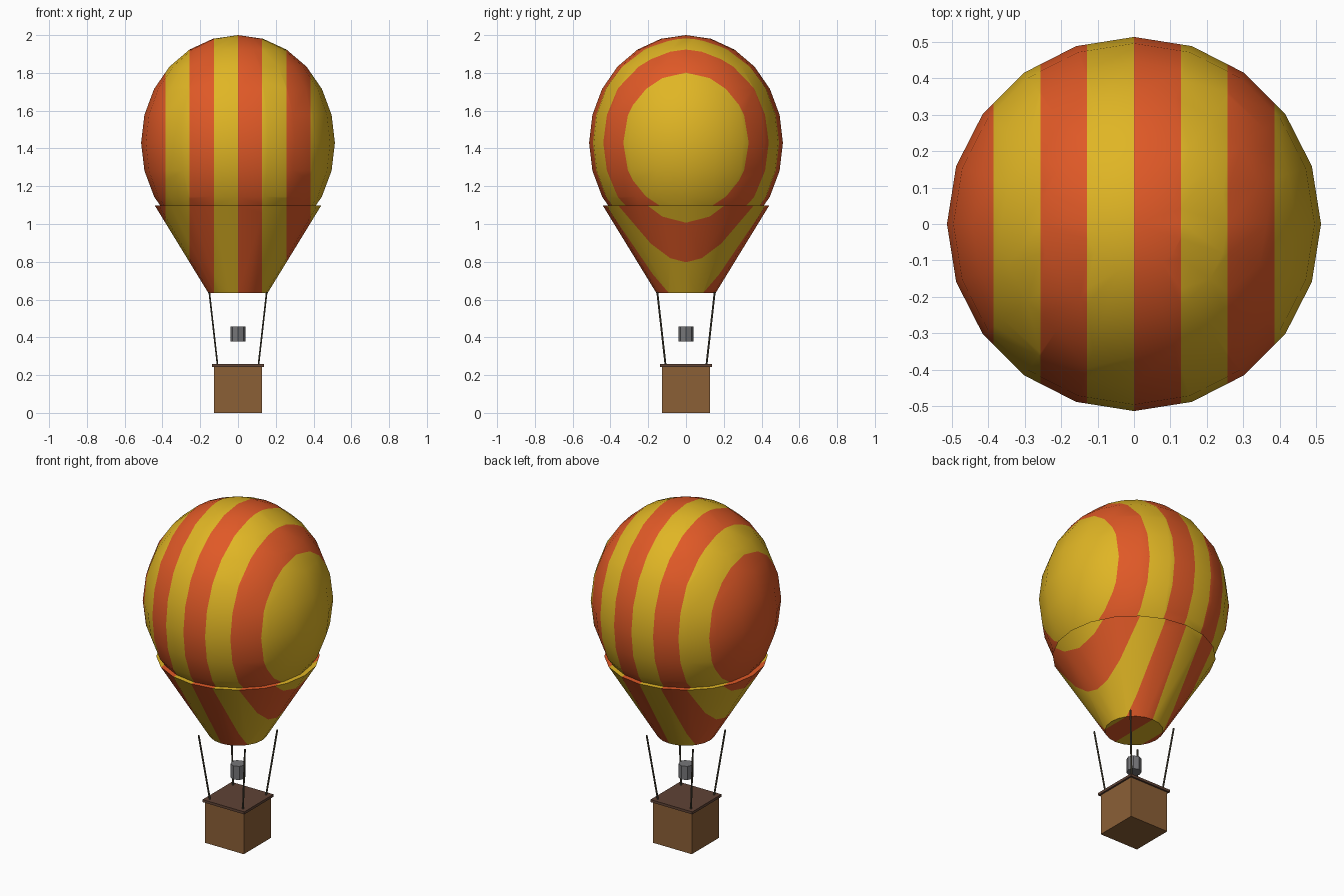
import bpy, bmesh, math
from mathutils import Vector, Matrix

if "Cube" in bpy.data.objects:
    bpy.data.objects.remove(bpy.data.objects["Cube"])


def material(name, rgb):
    m = bpy.data.materials.new(name)
    m.diffuse_color = (*rgb, 1)
    m.use_nodes = True
    m.node_tree.nodes["Principled BSDF"].inputs["Base Color"].default_value = m.diffuse_color
    return m


ORANGE = material("orange fabric", (0.745, 0.100, 0.020))
YELLOW = material("yellow fabric", (0.745, 0.465, 0.018))
WICKER = material("wicker brown", (0.260, 0.115, 0.037))
TRIM = material("dark brown trim", (0.115, 0.056, 0.036))
METAL = material("burner grey", (0.180, 0.180, 0.190))
ROPE = material("rope dark", (0.080, 0.070, 0.045))


def finish(name, bm, mats, smooth=False):
    me = bpy.data.meshes.new(name)
    bm.to_mesh(me)
    bm.free()
    ob = bpy.data.objects.new(name, me)
    bpy.context.collection.objects.link(ob)
    for m in mats:
        me.materials.append(m)
    if smooth:
        bpy.ops.object.select_all(action='DESELECT')
        ob.select_set(True)
        bpy.context.view_layer.objects.active = ob
        bpy.ops.object.shade_smooth_by_angle(angle=math.radians(35))
    return ob


R = 0.513          # envelope radius
STRIPE = R / 4     # eight vertical stripes across x


def stripe(bm):
    # Cut along planes of constant x, then alternate the two fabrics
    for i in range(-3, 4):
        geom = bm.verts[:] + bm.edges[:] + bm.faces[:]
        bmesh.ops.bisect_plane(bm, geom=geom, dist=1e-5,
                               plane_co=(i * STRIPE, 0, 0), plane_no=(1, 0, 0))
    for f in bm.faces:
        band = math.floor(f.calc_center_median().x / STRIPE)
        f.material_index = band % 2


def box(name, half, z0, z1, mat):
    bm = bmesh.new()
    bmesh.ops.create_cube(bm, size=1)
    bmesh.ops.scale(bm, vec=(2 * half, 2 * half, z1 - z0), verts=bm.verts)
    bmesh.ops.translate(bm, vec=(0, 0, (z0 + z1) / 2), verts=bm.verts)
    return finish(name, bm, [mat])


def rod(name, a, b, r0, r1, sides, mats, smooth=False, striped=False):
    a, b = Vector(a), Vector(b)
    bm = bmesh.new()
    bmesh.ops.create_cone(bm, cap_ends=True, segments=sides, radius1=r0,
                          radius2=r1, depth=(b - a).length)
    rot = Vector((0, 0, 1)).rotation_difference(b - a).to_matrix().to_4x4()
    bmesh.ops.transform(bm, matrix=Matrix.Translation((a + b) / 2) @ rot, verts=bm.verts)
    if striped:
        stripe(bm)
    return finish(name, bm, mats, smooth)


# Envelope: slightly tall low-poly sphere
bm = bmesh.new()
bmesh.ops.create_uvsphere(bm, u_segments=20, v_segments=12, radius=R)
bmesh.ops.scale(bm, vec=(1, 1, 0.57 / R), verts=bm.verts)
bmesh.ops.translate(bm, vec=(0, 0, 1.43), verts=bm.verts)
stripe(bm)
finish("envelope", bm, [ORANGE, YELLOW], True)

# Tapered skirt under the envelope
rod("skirt", (0, 0, 0.635), (0, 0, 1.097), 0.157, 0.44, 20,
    [ORANGE, YELLOW], True, True)

# Basket and its overhanging rim plate
box("basket", 0.127, 0, 0.245, WICKER)
box("basket_rim", 0.137, 0.243, 0.258, TRIM)

# Burner
rod("burner", (0, 0, 0.377), (0, 0, 0.458), 0.041, 0.041, 8, [METAL])

# Four corner ropes
for sx in (-1, 1):
    for sy in (-1, 1):
        rod("rope", (sx * 0.108, sy * 0.108, 0.25), (sx * 0.152, sy * 0.152, 0.64),
            0.005, 0.005, 6, [ROPE])
